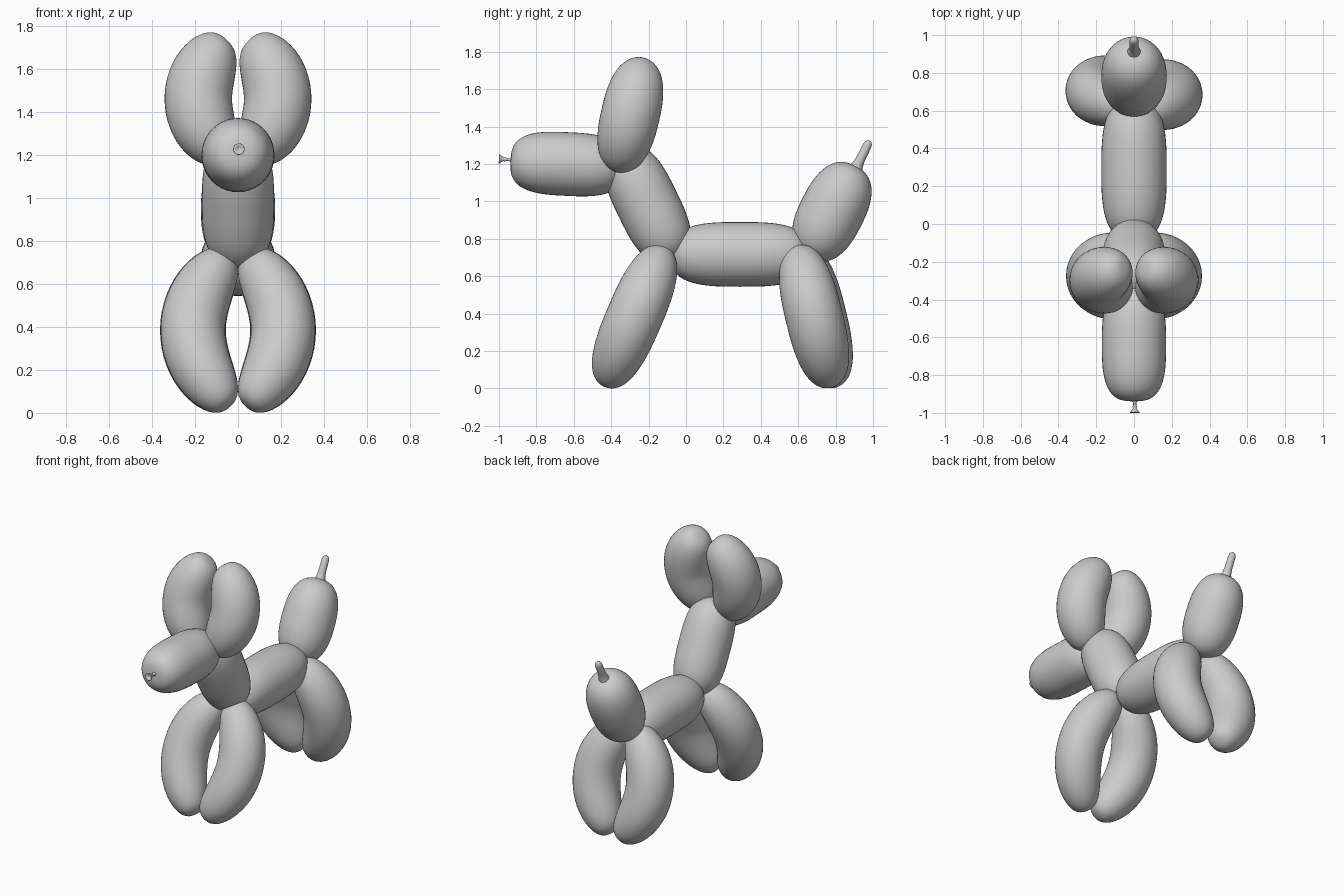
import bpy, bmesh, math
from mathutils import Vector

if "Cube" in bpy.data.objects:
    bpy.data.objects.remove(bpy.data.objects["Cube"])

SEG, RINGS = 40, 36


def finish(name, rings, start, end):
    """Skin a list of rings, closing each end with a single point."""
    bm = bmesh.new()
    loops = [[bm.verts.new(p) for p in ring] for ring in rings]
    a, b = bm.verts.new(start), bm.verts.new(end)
    n = len(loops[0])
    for i in range(n):
        j = (i + 1) % n
        for lo, hi in zip(loops, loops[1:]):
            bm.faces.new((lo[i], lo[j], hi[j], hi[i]))
        bm.faces.new((a, loops[0][j], loops[0][i]))
        bm.faces.new((b, loops[-1][i], loops[-1][j]))
    bmesh.ops.recalc_face_normals(bm, faces=bm.faces)
    me = bpy.data.meshes.new(name)
    bm.to_mesh(me)
    bm.free()
    for poly in me.polygons:
        poly.use_smooth = True
    ob = bpy.data.objects.new(name, me)
    bpy.context.collection.objects.link(ob)
    return ob


def ring(center, tangent, normal, r, n=SEG):
    side = tangent.cross(normal).normalized()
    up = side.cross(tangent).normalized()
    return [center + r * (math.cos(k) * side + math.sin(k) * up)
            for k in (2 * math.pi * i / n for i in range(n))]


def bubble(name, p0, p1, r, bow=0.0, p=3.0, side=0):
    """Balloon segment between two tips, bowed outward in x by `bow`.
    side = +1 / -1 makes one of a pair, pressed flat where the two meet."""
    p0, p1 = Vector(p0), Vector(p1)
    ctrl = (p0 + p1) / 2 + Vector((2 * bow, 0, 0))
    normal = (p1 - p0).cross(Vector((1, 0, 0)))
    rings = []
    for i in range(1, RINGS):
        s = -math.cos(math.pi * i / RINGS)
        t = (s + 1) / 2
        c = p0 * (1 - t) ** 2 + ctrl * 2 * t * (1 - t) + p1 * t * t
        tan = ((ctrl - p0) * (1 - t) + (p1 - ctrl) * t).normalized()
        rings.append(ring(c, tan, normal, r * (1 - abs(s) ** p) ** (1 / p)))
    if side:
        rings = [[Vector((side * max(v.x, 0.001), v.y, v.z)) for v in rg] for rg in rings]
        p0.x *= side
        p1.x *= side
    return finish(name, rings, p0, p1)


def turned(name, p0, p1, profile):
    """Small round part: profile of (fraction along axis, radius)."""
    p0, p1 = Vector(p0), Vector(p1)
    d = p1 - p0
    rings = [ring(p0 + d * f, d.normalized(), Vector((1, 0, 0)), r, 20) for f, r in profile]
    return finish(name, rings, p0 + d * profile[0][0], p0 + d * profile[-1][0])


# Single segments along the spine
bubble("muzzle", (0, -0.938, 1.215), (0, -0.33, 1.185), 0.17)
bubble("neck", (0, -0.345, 1.27), (0, -0.065, 0.70), 0.168)
bubble("body", (0, -0.08, 0.717), (0, 0.66, 0.717), 0.173)
bubble("tail", (0, 0.655, 0.70), (0, 0.905, 1.19), 0.173, p=2.5)

# Paired, bowed segments
for side, label in ((1, "right"), (-1, "left")):
    dy = -0.01 * side
    bubble("ear_" + label, (0.055, -0.235, 1.735), (0.055, -0.36, 1.19), 0.157, 0.13, 2.7, side)
    bubble("front_leg_" + label, (0.04, -0.125, 0.735), (0.04, -0.425, 0.035), 0.15, 0.17, 2.8, side)
    bubble("rear_leg_" + label, (0.04, 0.61 + dy, 0.735), (0.04, 0.78 + dy, 0.035), 0.153, 0.17, 2.8, side)

# Uninflated tail end
turned("tail_tip", (0, 0.885, 1.13), (0, 0.982, 1.325),
       [(0, 0.05), (0.2, 0.04), (0.35, 0.029), (0.5, 0.025), (0.85, 0.024), (0.94, 0.02), (0.985, 0.011), (1, 0.003)])

# Tied knot with flared lip
turned("knot", (0.004, -0.92, 1.222), (0.004, -1.0, 1.228),
       [(0, 0.02), (0.2, 0.014), (0.35, 0.008), (0.5, 0.008), (0.6, 0.013), (0.68, 0.009),
        (0.85, 0.018), (0.97, 0.027), (1.0, 0.025), (0.95, 0.016), (0.85, 0.006)])
